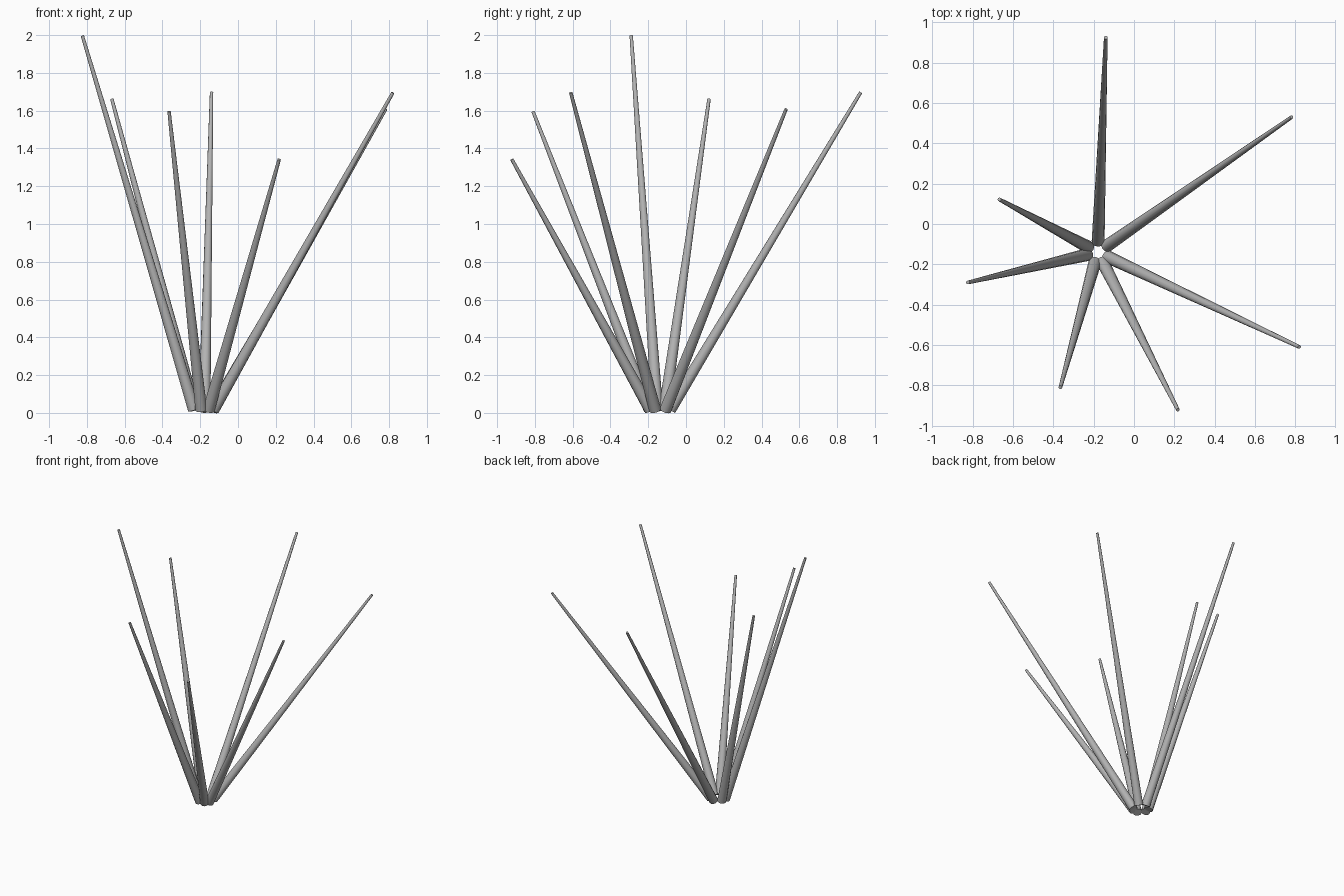
import bpy
from math import cos, sin, atan2
from mathutils import Vector

cube = bpy.data.objects.get("Cube")
if cube:
    bpy.data.objects.remove(cube, do_unlink=True)

# One plain grey for every stick
grey = bpy.data.materials.new("stick grey")
grey.use_nodes = True
colour = (0.45, 0.45, 0.45, 1)
grey.diffuse_color = colour
grey.node_tree.nodes["Principled BSDF"].inputs["Base Color"].default_value = colour

HUB = Vector((-0.18, -0.14, 0.016))
RING, BASE_R, TIP_R = 0.055, 0.032, 0.009


def stick(name, tip):
    """Tapered stick from the hub ring out to its tip."""
    tip = Vector(tip)
    angle = atan2(tip.y - HUB.y, tip.x - HUB.x)
    base = HUB + RING * Vector((cos(angle), sin(angle), 0))
    axis = tip - base
    bpy.ops.mesh.primitive_cone_add(vertices=12, radius1=BASE_R, radius2=TIP_R,
                                    depth=axis.length, location=(base + tip) / 2,
                                    rotation=axis.to_track_quat('Z', 'Y').to_euler())
    obj = bpy.context.object
    obj.name = name
    obj.data.materials.append(grey)
    bpy.ops.object.shade_smooth_by_angle()


# Fan of sticks, clockwise from the back
tips = {
    "back_stick": (-0.14, 0.925, 1.697),
    "back_left_stick": (0.782, 0.53, 1.608),
    "left_stick": (0.82, -0.61, 1.695),
    "front_left_stick": (0.218, -0.922, 1.342),
    "front_stick": (-0.365, -0.81, 1.596),
    "right_stick": (-0.824, -0.29, 1.997),
    "back_right_stick": (-0.668, 0.122, 1.662),
}
for name, tip in tips.items():
    stick(name, tip)
